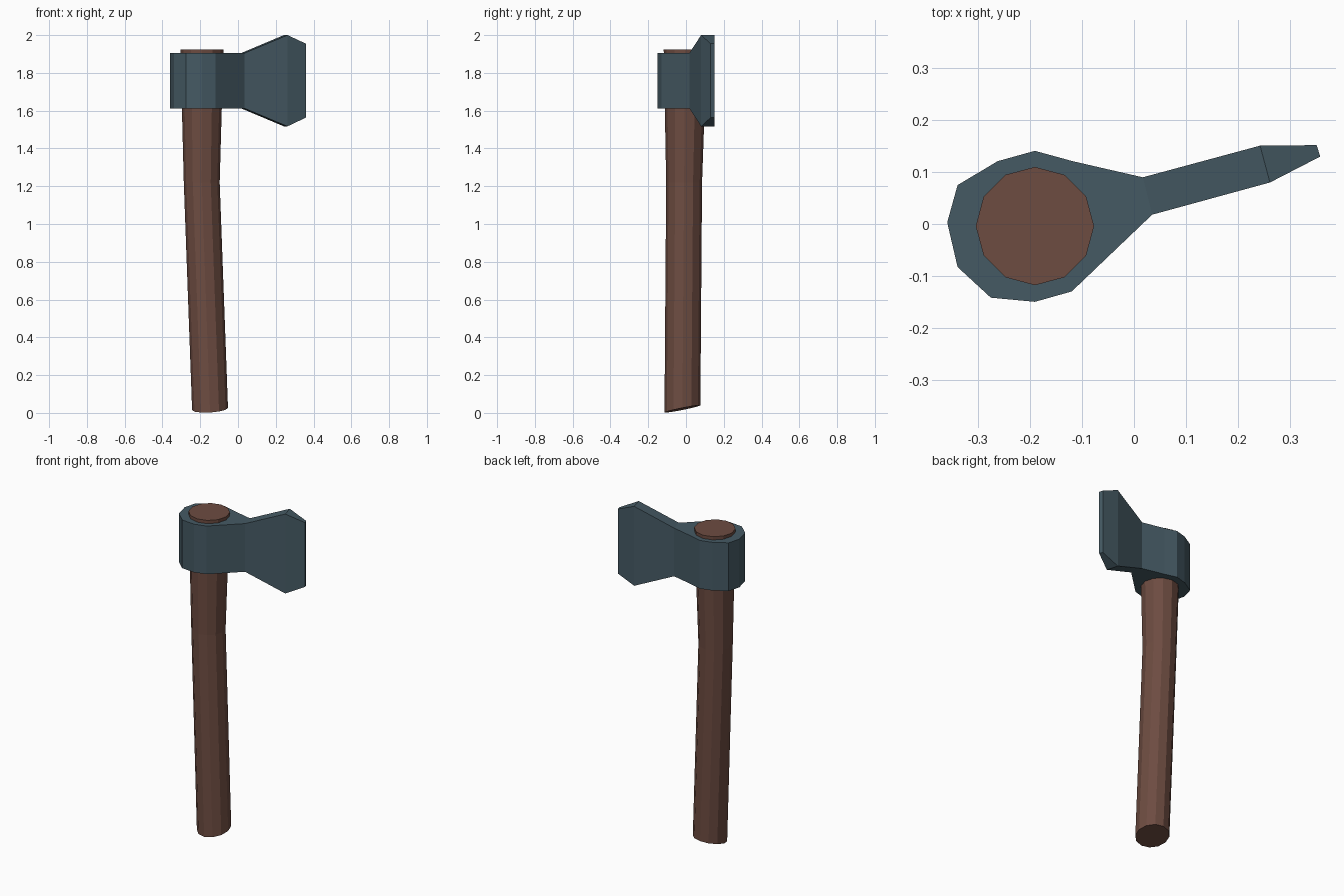
import bpy, bmesh
from math import cos, sin, pi

if "Cube" in bpy.data.objects:
    bpy.data.objects.remove(bpy.data.objects["Cube"])


def material(name, rgb):
    m = bpy.data.materials.new(name)
    m.diffuse_color = (*rgb, 1)
    m.use_nodes = True
    m.node_tree.nodes["Principled BSDF"].inputs["Base Color"].default_value = m.diffuse_color
    return m


def loft(name, rings, mat):
    """Bridge matching vertex rings, cap both ends, keep flat faces."""
    bm = bmesh.new()
    loops = [[bm.verts.new(p) for p in ring] for ring in rings]
    n = len(loops[0])
    for a, b in zip(loops, loops[1:]):
        for i in range(n):
            j = (i + 1) % n
            bm.faces.new((a[i], a[j], b[j], b[i]))
    bm.faces.new(loops[0])
    bm.faces.new(loops[-1])
    bmesh.ops.recalc_face_normals(bm, faces=bm.faces)
    me = bpy.data.meshes.new(name)
    bm.to_mesh(me)
    bm.free()
    me.materials.append(mat)
    ob = bpy.data.objects.new(name, me)
    bpy.context.collection.objects.link(ob)
    return ob


def ring(cx, cy, cz, r, slope_x=0, slope_y=0, sides=12):
    pts = []
    for k in range(sides):
        dx, dy = r * cos(2 * pi * k / sides), r * sin(2 * pi * k / sides)
        pts.append((cx + dx, cy + dy, cz + slope_x * dx + slope_y * dy))
    return pts


wood = material("wood", (0.153, 0.072, 0.053))
steel = material("steel", (0.06, 0.102, 0.127))

# Handle: bent twelve-sided shaft with a slanted foot
loft("handle", [
    ring(-0.148, -0.019, 0.021, 0.095, 0.06, 0.2),
    ring(-0.192, -0.010, 1.22, 0.095),
    ring(-0.191, -0.004, 1.925, 0.114),
], wood)

# Head socket: teardrop outline around the handle
outline = [(0.017, 0.09), (-0.118, 0.121), (-0.191, 0.141), (-0.263, 0.121),
           (-0.34, 0.075), (-0.36, 0.003), (-0.34, -0.083), (-0.276, -0.142),
           (-0.191, -0.15), (-0.12, -0.13), (0.035, 0.018)]
loft("head_socket", [[(x, y, z) for x, y in outline] for z in (1.612, 1.905)], steel)

# Blade: flares up and down, then tapers to the cutting edge
sections = [((0.017, 0.09), (0.035, 0.018), 1.612, 1.905),
            ((0.243, 0.151), (0.262, 0.08), 1.517, 2.0),
            ((0.352, 0.152), (0.359, 0.13), 1.563, 1.955)]
loft("blade", [[(*a, lo), (*b, lo), (*b, hi), (*a, hi)]
               for a, b, lo, hi in sections], steel)
